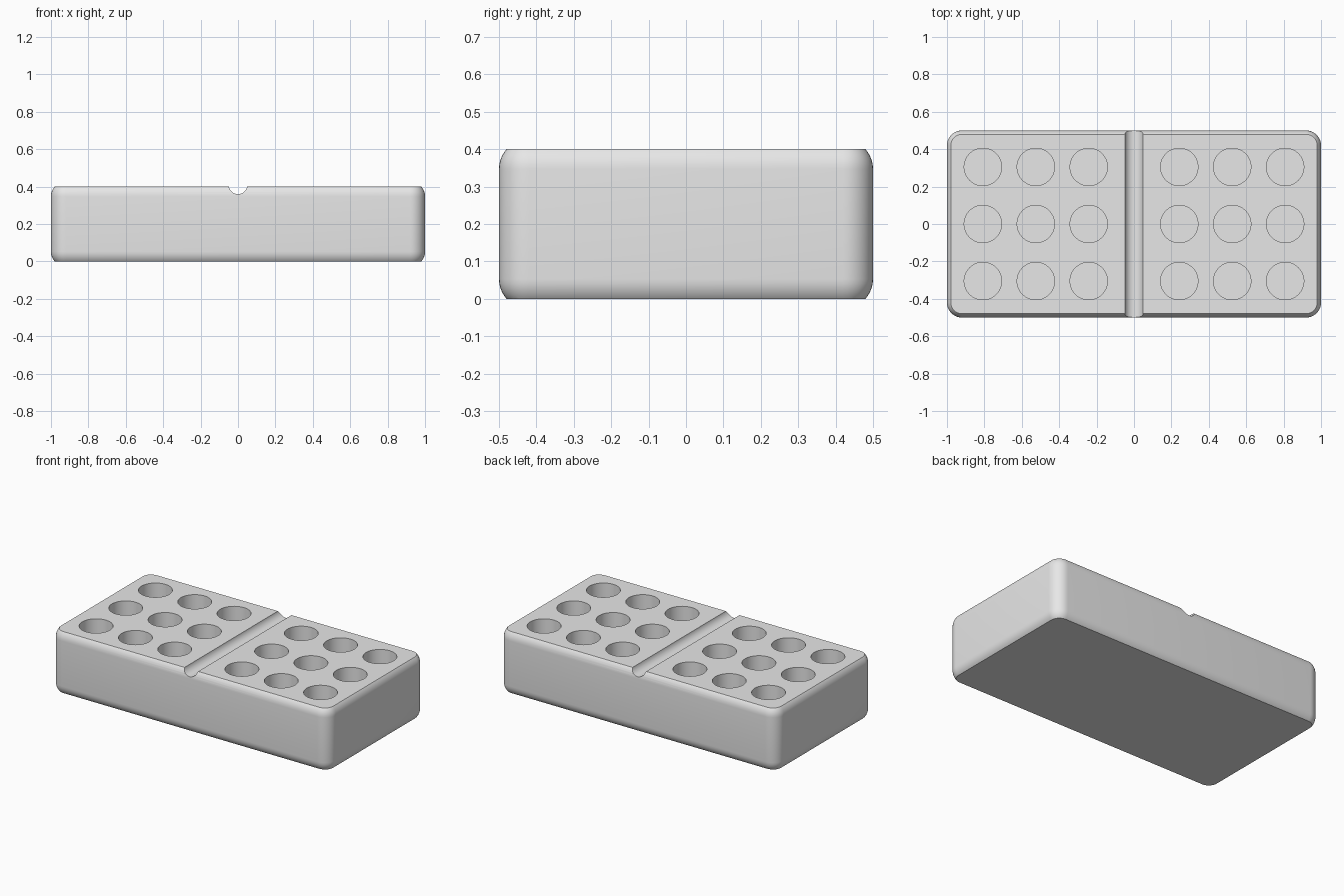
import bpy
import bmesh
from mathutils import Matrix, Vector

old = bpy.data.objects.get("Cube")
if old:
    bpy.data.objects.remove(old, do_unlink=True)

LENGTH, WIDTH, HEIGHT = 2.0, 1.0, 0.4
ROUND, TRIM = 0.08, 0.027          # edge radius, and how much of it is cut flat
HOLE_RADIUS, HOLE_DEPTH = 0.1, 0.2

grey = bpy.data.materials.new("light_grey")
grey.use_nodes = True
grey.diffuse_color = (0.8, 0.8, 0.8, 1)
grey.node_tree.nodes["Principled BSDF"].inputs["Base Color"].default_value = grey.diffuse_color


def make_object(name, bm):
    bmesh.ops.recalc_face_normals(bm, faces=bm.faces)
    mesh = bpy.data.meshes.new(name)
    bm.to_mesh(mesh)
    bm.free()
    mesh.materials.append(grey)
    obj = bpy.data.objects.new(name, mesh)
    bpy.context.collection.objects.link(obj)
    return obj


def add_cylinder(bm, radius, depth, matrix):
    bmesh.ops.create_cone(bm, cap_ends=True, segments=64, radius1=radius,
                          radius2=radius, depth=depth, matrix=matrix)


# Block: rounded box, trimmed flat on top and bottom
bm = bmesh.new()
size = Matrix.Diagonal((LENGTH, WIDTH, HEIGHT + 2 * TRIM, 1))
bmesh.ops.create_cube(bm, size=1, matrix=Matrix.Translation((0, 0, HEIGHT / 2)) @ size)
bmesh.ops.bevel(bm, geom=bm.edges[:], offset=ROUND, segments=10, profile=0.5, affect='EDGES')
for z, side in ((0, -1), (HEIGHT, 1)):
    bmesh.ops.bisect_plane(bm, geom=bm.verts[:] + bm.edges[:] + bm.faces[:],
                           plane_co=Vector((0, 0, z)), plane_no=Vector((0, 0, side)),
                           clear_outer=True)
    rim = [e for e in bm.edges if e.is_boundary]
    bmesh.ops.contextual_create(bm, geom=rim)
block = make_object("block", bm)

# Cutter for the two grids of round pockets
bm = bmesh.new()
for side in (-1, 1):
    for column in range(3):
        for row in (-1, 0, 1):
            x = side * (0.242 + 0.283 * column)
            add_cylinder(bm, HOLE_RADIUS, 2 * HOLE_DEPTH,
                         Matrix.Translation((x, 0.305 * row, HEIGHT)))
pockets = make_object("pocket_cutter", bm)

# Cutter for the round groove across the middle
bm = bmesh.new()
add_cylinder(bm, 0.05, WIDTH * 1.2,
             Matrix.Translation((0, 0, HEIGHT + 0.01)) @ Matrix.Rotation(1.5708, 4, 'X'))
groove = make_object("groove_cutter", bm)

# Cut the pockets and groove, then drop the cutters
bpy.ops.object.select_all(action='DESELECT')
block.select_set(True)
bpy.context.view_layer.objects.active = block
for cutter in (pockets, groove):
    cutter.hide_render = True
    cut = block.modifiers.new(cutter.name, 'BOOLEAN')
    cut.operation = 'DIFFERENCE'
    cut.solver = 'EXACT'
    cut.object = cutter
    bpy.ops.object.modifier_apply(modifier=cut.name)
    bpy.data.objects.remove(cutter, do_unlink=True)

bpy.ops.object.shade_smooth_by_angle(angle=0.52)
